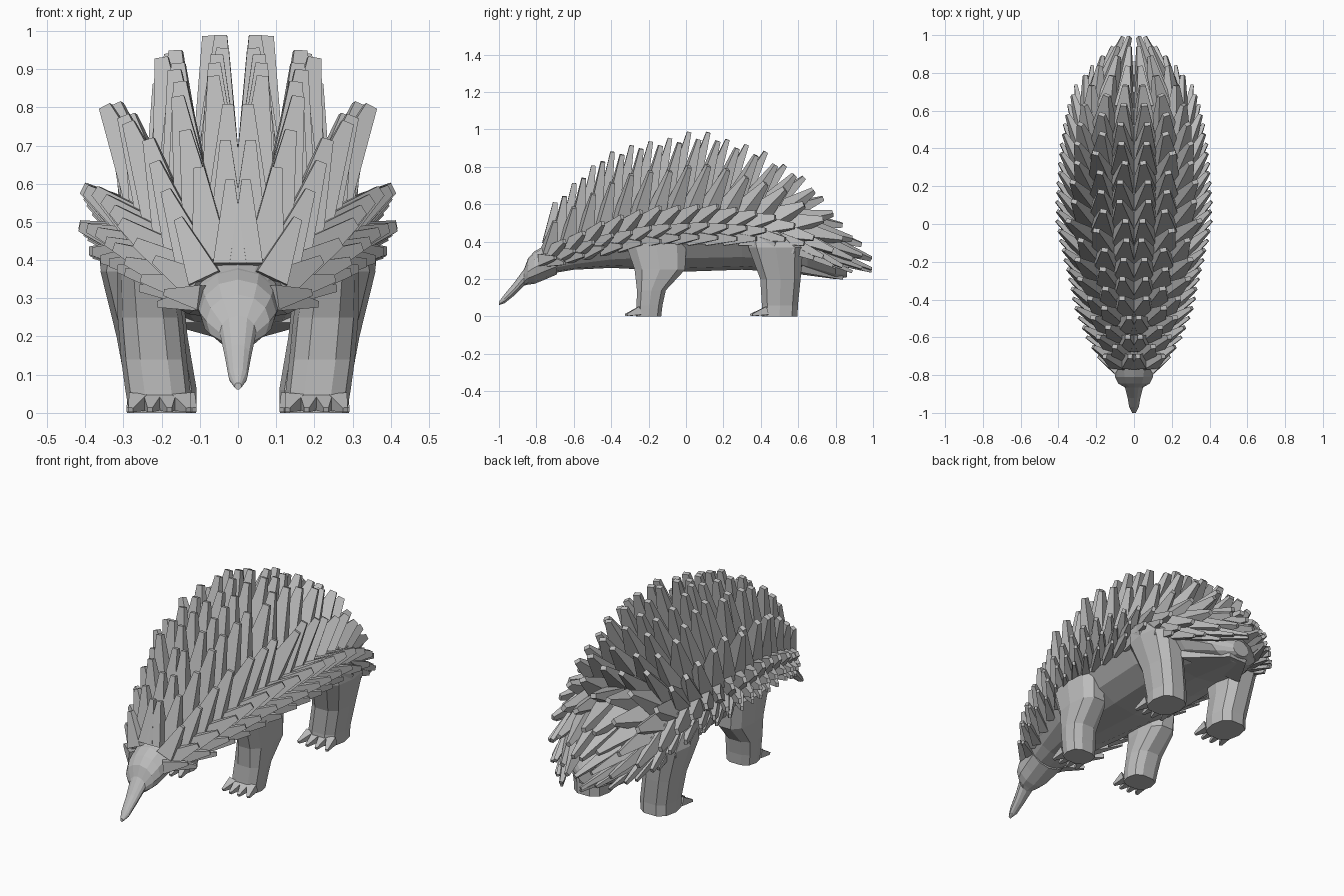
import bpy, bmesh, random
from math import sin, cos, pi, radians, copysign
from mathutils import Vector

random.seed(4)
if "Cube" in bpy.data.objects:
    bpy.data.objects.remove(bpy.data.objects["Cube"])

grey = bpy.data.materials.new("neutral_grey")
grey.use_nodes = True
grey.diffuse_color = (0.5, 0.5, 0.5, 1)
grey.node_tree.nodes["Principled BSDF"].inputs["Base Color"].default_value = grey.diffuse_color


def finish(bm, name, mirror=False):
    bmesh.ops.recalc_face_normals(bm, faces=bm.faces)
    mesh = bpy.data.meshes.new(name)
    bm.to_mesh(mesh)
    bm.free()
    mesh.materials.append(grey)
    ob = bpy.data.objects.new(name, mesh)
    bpy.context.collection.objects.link(ob)
    if mirror:
        ob.modifiers.new("mirror", "MIRROR")


def loft(bm, rings):
    """Skin a list of point rings and cap both ends."""
    loops = [[bm.verts.new(p) for p in ring] for ring in rings]
    for a, b in zip(loops, loops[1:]):
        for i in range(len(a)):
            j = (i + 1) % len(a)
            bm.faces.new((a[i], a[j], b[j], b[i]))
    bm.faces.new(loops[0])
    bm.faces.new(loops[-1])


def spike(bm, base, tip, across, wide, thick, end=0.27):
    """Blunt four-sided spike, broad at the base."""
    d = (tip - base).normalized()
    s = (across - d * across.dot(d)).normalized()
    n = d.cross(s)
    rings = []
    for p, w, t in ((base, wide, thick), (tip, wide * end, thick * end)):
        rings.append([p + s * w * i / 2 + n * t * j / 2
                      for i, j in ((-1, -1), (1, -1), (1, 1), (-1, 1))])
    loft(bm, rings)


def sample(table, y):
    """Linear lookup of a row in a profile table."""
    y = max(table[0][0], min(table[-1][0], y))
    for a, b in zip(table, table[1:]):
        if y <= b[0]:
            f = (y - a[0]) / (b[0] - a[0])
            return [p + (q - p) * f for p, q in zip(a[1:], b[1:])]


# Body profile: y, half width, top, widest height, bottom
BODY = [(-.78, .09, .36, .29, .22), (-.6, .15, .46, .33, .25), (-.4, .22, .55, .38, .26),
        (-.2, .27, .61, .42, .25), (0, .3, .65, .43, .24), (.3, .31, .64, .43, .25),
        (.5, .29, .58, .41, .24), (.65, .25, .5, .35, .22), (.8, .15, .37, .27, .2),
        (.86, .05, .3, .25, .21)]
# Envelope of the quill tips: y, half width, top, low edge
TIPS = [(-.7, .19, .62, .27), (-.6, .25, .72, .3), (-.45, .31, .85, .35), (-.3, .34, .92, .39),
        (0, .41, .98, .41), (.15, .41, .98, .42), (.4, .39, .89, .4), (.58, .36, .79, .35),
        (.72, .32, .66, .29), (.85, .21, .48, .24), (.99, .06, .32, .24)]


def body_point(y, a):
    w, top, mid, low = sample(BODY, y)
    c = cos(a)
    return Vector((w * sin(a), y, mid + c * (top - mid if c > 0 else mid - low)))


bm = bmesh.new()
loft(bm, [[body_point(row[0], 2 * pi * i / 14) for i in range(14)] for row in BODY])
finish(bm, "body")

# Head and long snout: y, z, half width, half height
bm = bmesh.new()
HEAD = [(-.69, .31, .12, .085), (-.76, .285, .108, .09), (-.81, .262, .1, .087),
        (-.845, .24, .083, .07), (-.865, .21, .048, .045), (-.92, .145, .034, .034),
        (-.97, .095, .025, .024), (-1, .07, .009, .009)]
loft(bm, [[(w * sin(pi * i / 6), y, z + h * cos(pi * i / 6)) for i in range(12)]
          for y, z, w, h in HEAD])
finish(bm, "head_and_snout")

# Quill rows: name, angle round the body, tip across, tip height, base width, thickness
ROWS = [("crest", 12, .14, 1, .12, .085), ("upper_back", 36, .45, .94, .13, .085),
        ("upper_flank", 57, .78, .68, .12, .085), ("flank", 72, .98, .31, .11, .07),
        ("lower_flank", 84, 1, .13, .09, .06), ("skirt", 93, .94, .02, .08, .05)]
COUNT = 17
for r, (name, angle, across, height, wide, thick) in enumerate(ROWS):
    bm = bmesh.new()
    a = radians(angle)
    for k in range(COUNT):
        y = -.7 + 1.69 * (k + (r % 2) * .5) / (COUNT - .5)
        w, top, low = sample(TIPS, y)
        lean = .09 + .09 * y + .04 * (r > 2) + max(0, y - .4) * .12
        spread = across + random.uniform(-.06, .07) * (r < 3)
        tip = Vector((w * spread, y, low + (top - low) * height))
        tip.z += random.uniform(-.012, .008)
        base = body_point(y - lean, a)
        base.x *= .93
        spike(bm, base, tip, Vector((cos(a), 0, -sin(a))),
              wide * (.4 + .6 * min(1, w / .35)), thick)
    finish(bm, name + "_quills", True)


def oval(z, x, y, rx, ry, sides=10):
    """Slightly squared horizontal ring for a leg."""
    def soft(v):
        return copysign(abs(v) ** .75, v)
    return [(x + rx * soft(cos(2 * pi * i / sides)), y + ry * soft(sin(2 * pi * i / sides)), z)
            for i in range(sides)]


# Legs with claws: ring height, x, y, half width, half depth
LEGS = {
    "front": [(0, .205, -.2, .08, .07), (.06, .21, -.195, .085, .072),
              (.14, .22, -.185, .086, .08), (.25, .23, -.14, .085, .14),
              (.39, .245, -.16, .072, .168)],
    "hind": [(0, .2, .5, .09, .1), (.06, .2, .502, .092, .1), (.2, .225, .505, .093, .112),
             (.37, .255, .48, .105, .152), (.46, .27, .42, .07, .09)],
}
for name, rings in LEGS.items():
    bm = bmesh.new()
    loft(bm, [oval(*ring) for ring in rings])
    finish(bm, name + "_legs", True)
    bm = bmesh.new()
    _, x, y, rx, ry = rings[0]
    for k in range(4):
        side = (k - 1.5) / 1.5
        root = Vector((x + rx * .7 * side, y - ry * .7, .03))
        tip = Vector((x + rx * .95 * side, y - ry - .06 + .015 * abs(side), .008))
        spike(bm, root, tip, Vector((1, 0, 0)), .05, .045)
    finish(bm, name + "_claws", True)

# Flat stubby tail under the rear quills
bm = bmesh.new()
spike(bm, Vector((0, .62, .27)), Vector((0, .84, .205)), Vector((1, 0, 0)), .4, .07)
finish(bm, "tail")
